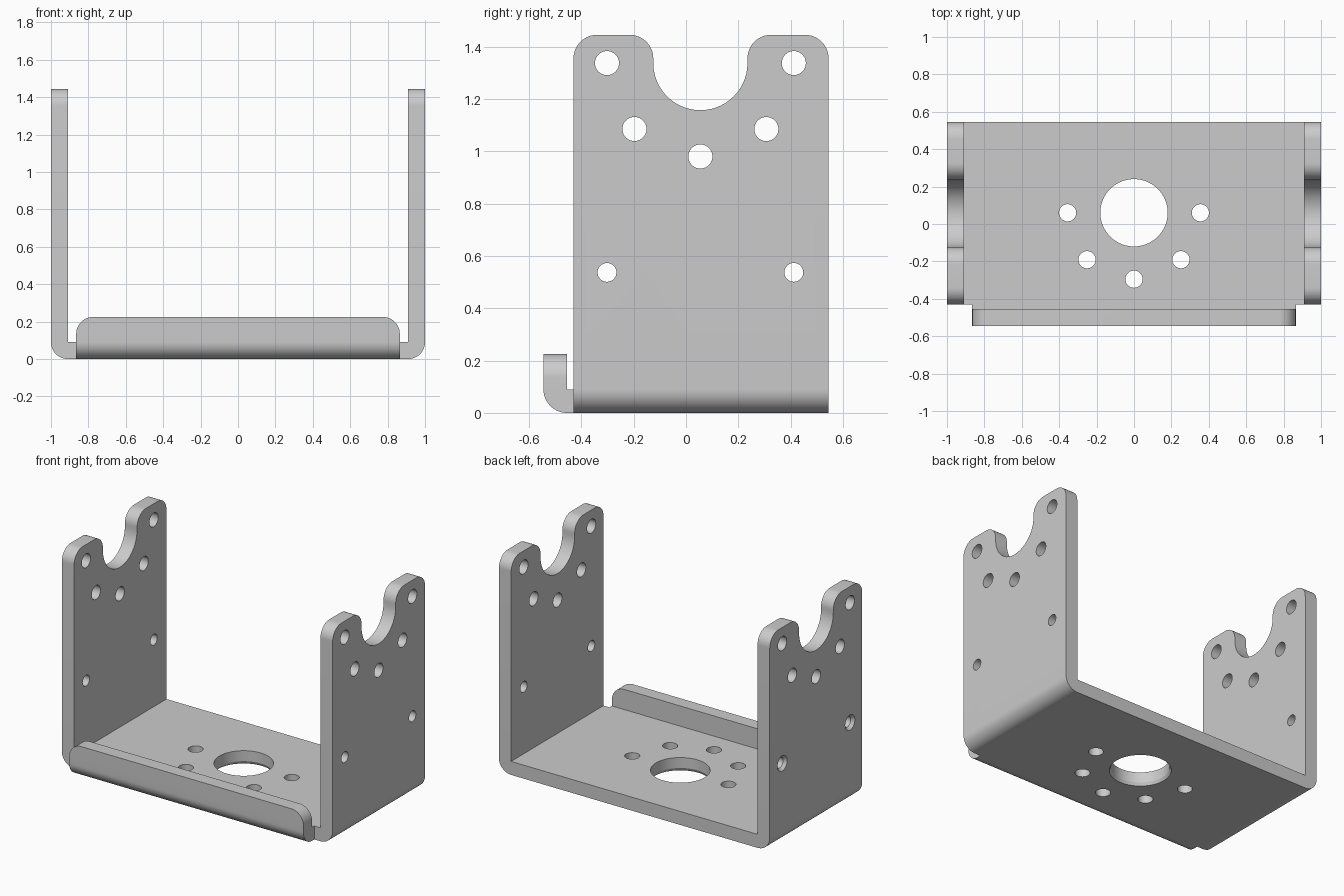
import bpy, bmesh, math
from mathutils import Vector

if "Cube" in bpy.data.objects:
    bpy.data.objects.remove(bpy.data.objects["Cube"])

T = 0.09                      # sheet thickness, also the bend radius
FRONT, BACK, TOP = -0.43, 0.545, 1.445
MID = 0.055                   # centre line of the hole patterns in y

metal = bpy.data.materials.new("grey metal")
metal.use_nodes = True
grey = (0.6, 0.6, 0.6, 1)
metal.diffuse_color = grey
metal.node_tree.nodes["Principled BSDF"].inputs["Base Color"].default_value = grey


def rounded(corners, steps=14):
    """Outline from (u, v, radius) corners, with each right angle filleted."""
    out = []
    for i, (u, v, r) in enumerate(corners):
        p = Vector((u, v))
        if not r:
            out.append(p)
            continue
        a = (Vector(corners[i - 1][:2]) - p).normalized() * r
        b = (Vector(corners[(i + 1) % len(corners)][:2]) - p).normalized() * r
        for k in range(steps + 1):
            t = math.pi / 2 * k / steps
            out.append(p + a * (1 - math.sin(t)) + b * (1 - math.cos(t)))
    # Drop the doubled point where two fillets meet
    return [p for i, p in enumerate(out) if (p - out[i - 1]).length > 0.0001]


def prism(name, outline, axis, lo, hi):
    """Extrude an outline along x (outline in y, z) or y (outline in x, z)."""
    def place(p, d):
        return (d, p.x, p.y) if axis == "x" else (p.x, d, p.y)
    bm = bmesh.new()
    near = [bm.verts.new(place(p, lo)) for p in outline]
    far = [bm.verts.new(place(p, hi)) for p in outline]
    bm.faces.new(near)
    bm.faces.new(far[::-1])
    for i in range(len(outline)):
        bm.faces.new((near[i], near[i - 1], far[i - 1], far[i]))
    bmesh.ops.recalc_face_normals(bm, faces=bm.faces)
    return to_object(name, bm)


def to_object(name, bm):
    mesh = bpy.data.meshes.new(name)
    bm.to_mesh(mesh)
    bm.free()
    mesh.materials.append(metal)
    obj = bpy.data.objects.new(name, mesh)
    bpy.context.collection.objects.link(obj)
    return obj


def drill(centre, axis, r1, depth, r2=None, sides=40):
    """Cylinder or cone cutter; r1 is at the negative end of the axis."""
    bm = bmesh.new()
    bmesh.ops.create_cone(bm, cap_ends=True, segments=sides, radius1=r1,
                          radius2=r1 if r2 is None else r2, depth=depth)
    obj = to_object("hole_cutter", bm)
    obj.location = centre
    if axis == "x":
        obj.rotation_euler.y = math.pi / 2
    return obj


def combine(target, other, operation):
    other.hide_render = True
    bpy.context.view_layer.update()
    mod = target.modifiers.new("cut", "BOOLEAN")
    mod.operation, mod.object, mod.solver = operation, other, "EXACT"
    bpy.context.view_layer.objects.active = target
    bpy.ops.object.modifier_apply(modifier=mod.name)
    bpy.data.objects.remove(other)


# U-shaped channel, oversized in y and z and trimmed by the wall silhouette
tall = TOP + T
channel = rounded([(-1, 0, T), (1, 0, T), (1, tall, 0), (1 - T, tall, 0),
                   (1 - T, T, 0), (T - 1, T, 0), (T - 1, tall, 0), (-1, tall, 0)])
bracket = prism("bracket", channel, "y", -1, 1)

# Wall silhouette with rounded shoulders and the round saddle notch
saddle = 0.18
low = TOP - T - 0.018 - saddle
silhouette = rounded([(FRONT, -1, 0), (BACK, -1, 0), (BACK, TOP, T),
                      (MID + saddle, TOP, T), (MID + saddle, low, saddle),
                      (MID - saddle, low, saddle), (MID - saddle, TOP, T),
                      (FRONT, TOP, T)])
combine(bracket, prism("wall_outline", silhouette, "x", -2, 2), "INTERSECT")

# Front lip, bent up from the floor, with rounded upper corners
LIP, EDGE, WIDE = 0.225, -0.545, 0.865
section = rounded([(FRONT + 0.05, 0, 0), (FRONT + 0.05, T, 0), (EDGE + T, T, 0),
                   (EDGE + T, LIP, 0), (EDGE, LIP, 0), (EDGE, 0, T)])
lip = prism("front_lip", section, "x", -1, 1)
lip_shape = rounded([(-WIDE, -1, 0), (WIDE, -1, 0), (WIDE, LIP, T), (-WIDE, LIP, T)])
combine(lip, prism("lip_outline", lip_shape, "y", -1, 0), "INTERSECT")
combine(bracket, lip, "UNION")

# Holes through both walls
for side in (-1, 1):
    x = side * (1 - T / 2)
    for dy, z, r in ((0.357, 1.337, 0.046), (0.252, 1.085, 0.046),
                     (0, 0.98, 0.046), (0.357, 0.537, 0.036)):
        for s in ((-1, 1) if dy else (1,)):
            combine(bracket, drill((x, MID + s * dy, z), "x", r, 0.3), "DIFFERENCE")

# Countersinks on the outside of the right wall's lower holes
for s in (-1, 1):
    combine(bracket, drill((-1, MID + s * 0.357, 0.537), "x", 0.066, 0.04, 0.036),
            "DIFFERENCE")

# Large floor opening, lightly chamfered below, and five holes on a half circle
combine(bracket, drill((0, MID + 0.005, 0), "z", saddle, 0.4, sides=72), "DIFFERENCE")
combine(bracket, drill((0, MID + 0.005, 0), "z", 0.2, 0.04, saddle, 72), "DIFFERENCE")
for k in range(5):
    a = math.pi * (1 + k / 4)
    centre = (0.355 * math.cos(a), MID + 0.005 + 0.355 * math.sin(a), 0)
    combine(bracket, drill(centre, "z", 0.046, 0.4), "DIFFERENCE")

# Smooth bends and holes, crisp edges
bpy.ops.object.select_all(action="DESELECT")
bracket.select_set(True)
bpy.context.view_layer.objects.active = bracket
bpy.ops.object.shade_smooth_by_angle(angle=math.radians(25))
